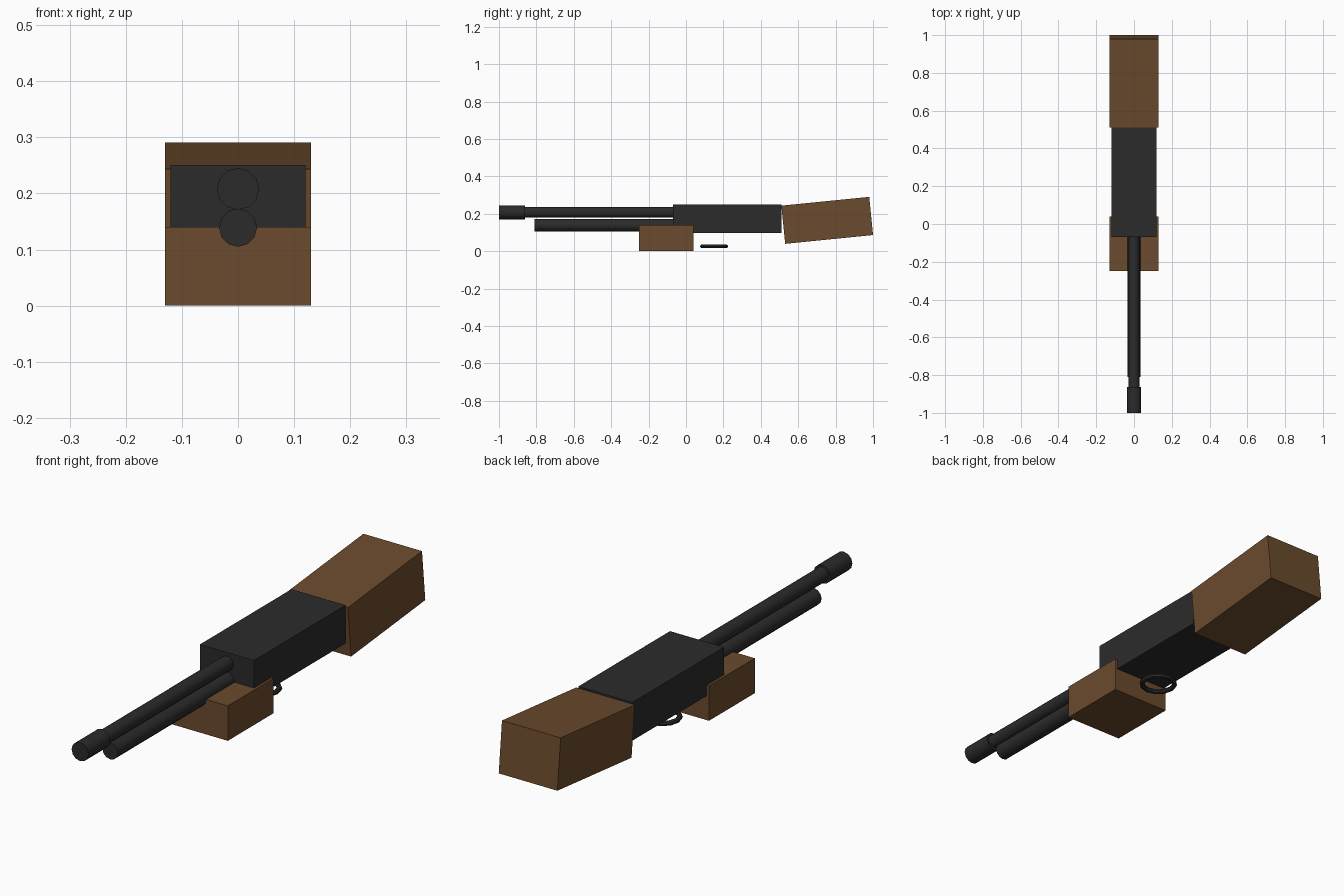
import bpy
import math
from mathutils import Matrix

cube = bpy.data.objects.get("Cube")
if cube:
    bpy.data.objects.remove(cube, do_unlink=True)


def material(name, rgb):
    mat = bpy.data.materials.new(name)
    mat.use_nodes = True
    color = (*rgb, 1.0)
    mat.diffuse_color = color
    mat.node_tree.nodes["Principled BSDF"].inputs["Base Color"].default_value = color
    return mat


METAL = material("dark_metal", (0.024, 0.024, 0.024))
WOOD = material("brown_wood", (0.147, 0.070, 0.026))


def finish(name, mat, smooth=False):
    ob = bpy.context.object
    ob.name = ob.data.name = name
    ob.data.materials.append(mat)
    if smooth:
        bpy.ops.object.shade_smooth_by_angle(angle=math.radians(40))
    return ob


def box(name, mat, size, center, tilt=0.0):
    bpy.ops.mesh.primitive_cube_add(size=1, location=center, rotation=(tilt, 0, 0))
    ob = finish(name, mat)
    ob.data.transform(Matrix.Diagonal((*size, 1)))


def tube(name, radius, y0, y1, z):
    # Capped cylinder running along y
    bpy.ops.mesh.primitive_cylinder_add(
        vertices=12, radius=radius, depth=y1 - y0,
        location=(0, (y0 + y1) / 2, z), rotation=(math.pi / 2, 0, 0))
    finish(name, METAL, smooth=True)


# Main body and wooden furniture
box("receiver", METAL, (0.24, 0.58, 0.153), (0, 0.22, 0.174))
box("forend", WOOD, (0.26, 0.29, 0.14), (0, -0.105, 0.07))
box("stock", WOOD, (0.26, 0.472, 0.205), (0, 0.755, 0.165), math.radians(5.73))

# Barrel, muzzle and magazine tube
tube("barrel", 0.029, -0.90, 0.0, 0.208)
tube("muzzle", 0.0375, -1.0, -0.862, 0.208)
tube("magazine_tube", 0.034, -0.81, 0.0, 0.139)

# Flat ring guard below the receiver
bpy.ops.mesh.primitive_torus_add(
    major_segments=12, minor_segments=8, major_radius=0.065,
    minor_radius=0.01, location=(0, 0.15, 0.026))
finish("trigger_guard", METAL, smooth=True)
